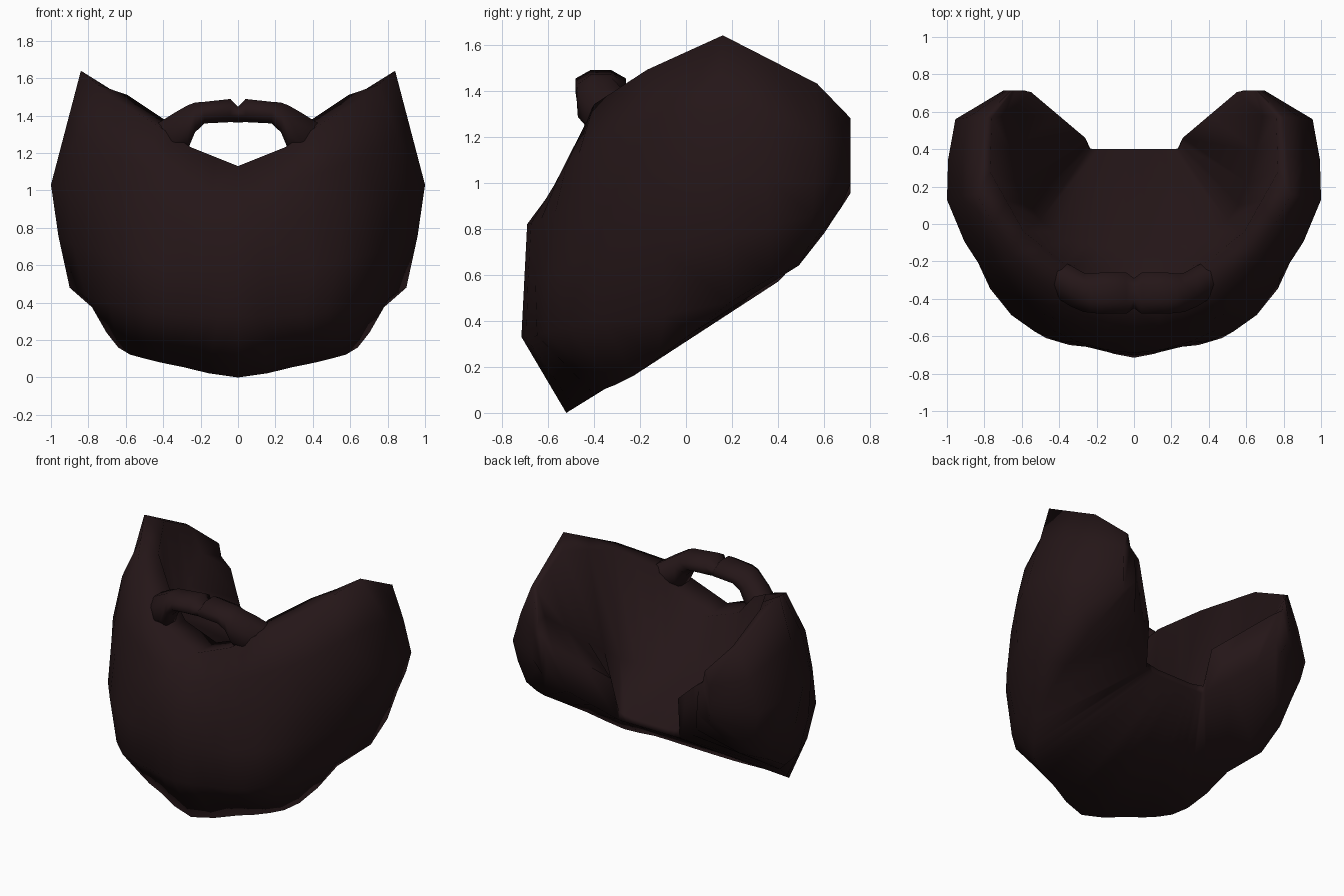
import bpy, bmesh, math
from mathutils import Vector

if "Cube" in bpy.data.objects:
    bpy.data.objects.remove(bpy.data.objects["Cube"])

mat = bpy.data.materials.new("dark_brown")
mat.diffuse_color = (0.018, 0.008, 0.009, 1)
mat.use_nodes = True
mat.node_tree.nodes["Principled BSDF"].inputs["Base Color"].default_value = mat.diffuse_color


def under(x, y):
    """Sloping flat underside of the beard."""
    return (x, y, 0.634 * (y + 0.52))


# Rails run from the centre line round to the ear; together they form a closed section
outer_rim = [(0, -.46, 1.13), (.25, -.45, 1.23), (.42, -.40, 1.34), (.66, -.17, 1.49), (.84, .16, 1.64), (.80, .57, 1.43)]
cheek = [(0, -.69, .82), (.30, -.63, .84), (.56, -.49, .90), (.78, -.29, .95), (1.0, .13, 1.03), (.955, .56, 1.0)]
chin = [(0, -.715, .33), (.22, -.66, .33), (.47, -.61, .35), (.69, -.36, .40), (.90, .19, .48), (.87, .53, .72)]
low_edge = [under(0, -.52), under(.3, -.43), under(.5, -.36), (.64, -.23, .16), under(.75, .03), under(.76, .49)]
under_back = [(0, .40, .57), (.07, .40, .57), (.14, .40, .57), (.22, .40, .57), (.25, .41, .58), (.50, .60, .78)]
floor_back = [(0, .40, .61), (.07, .40, .61), (.14, .40, .61), (.24, .40, .63), (.26, .46, .88), (.55, .705, 1.13)]
hollow = [(0, -.14, .76), (.16, -.13, .75), (.33, -.08, .75), (.50, .02, .79), (.61, .22, .96), (.69, .58, 1.25)]
inner_rim = [(0, -.24, 1.12), (.24, -.24, 1.21), (.38, -.21, 1.37), (.59, -.04, 1.51), (.77, .28, 1.57), (.76, .57, 1.42)]


def between(a, b, bulge):
    """Rail halfway between two others, pushed outwards from the centre."""
    out = []
    for p, q, k in zip(a, b, bulge):
        m = (Vector(p) + Vector(q)) / 2
        d = Vector((m.x, m.y - .1, 0)).normalized()
        out.append(m + d * k)
    return out


def refine(rail, smooth=True):
    """Insert a midpoint between neighbouring rail points."""
    p = [Vector(v) for v in rail]
    mirror = Vector((-p[1].x, p[1].y, p[1].z))
    q = [mirror] + p + [p[-1] * 2 - p[-2]]
    out = [p[0]]
    for i in range(1, len(p)):
        if smooth:
            mid = (9 * (q[i] + q[i + 1]) - q[i - 1] - q[i + 2]) / 16
        else:
            mid = (q[i] + q[i + 1]) / 2
        out += [mid, p[i]]
    return out


def loft(name, sections):
    """Skin closed sections, cap the far end, mirror across x = 0."""
    bm = bmesh.new()
    rings = [[bm.verts.new(p) for p in s] for s in sections]
    n = len(rings[0])
    for a, b in zip(rings, rings[1:]):
        for i in range(n):
            j = (i + 1) % n
            bm.faces.new((a[i], a[j], b[j], b[i]))
    bm.faces.new(rings[-1])
    bmesh.ops.recalc_face_normals(bm, faces=bm.faces)
    # mirrored half, welded on the centre line
    geom = bm.verts[:] + bm.edges[:] + bm.faces[:]
    bmesh.ops.mirror(bm, geom=geom, axis='X', merge_dist=0.001)
    bmesh.ops.remove_doubles(bm, verts=bm.verts, dist=0.001)
    bmesh.ops.recalc_face_normals(bm, faces=bm.faces)
    me = bpy.data.meshes.new(name)
    bm.to_mesh(me)
    bm.free()
    ob = bpy.data.objects.new(name, me)
    bpy.context.collection.objects.link(ob)
    me.materials.append(mat)
    bpy.ops.object.select_all(action='DESELECT')
    ob.select_set(True)
    bpy.context.view_layer.objects.active = ob
    bpy.ops.object.shade_smooth_by_angle(angle=math.radians(95))
    return ob


# Beard shell, with a rounded end behind the jaw
rails = [refine(outer_rim, False),
         refine(between(outer_rim, cheek, [0, .01, .03, .04, 0, .01])),
         refine(cheek),
         refine(between(cheek, chin, [0, .01, .03, .04, .01, .01])),
         refine(chin), refine(low_edge), refine(under_back, False),
         refine(floor_back, False), refine(hollow), refine(inner_rim, False)]
sections = [list(s) for s in zip(*rails)]
cap = []
for p in sections[-1]:
    z = p.z + (1.13 - p.z) * .5
    cap.append(Vector((p.x + (.61 - p.x) * .75, .715 if z > .95 else .67, z)))
sections.append(cap)
loft("beard", sections)

# Moustache: x, y, z, half depth, half height
stations = [(0, -.37, 1.405, .08, .042), (.04, -.37, 1.427, .11, .062),
            (.18, -.37, 1.416, .11, .058), (.23, -.37, 1.39, .105, .080), (.27, -.365, 1.335, .105, .12),
            (.34, -.33, 1.305, .11, .11), (.42, -.29, 1.275, .10, .09), (.50, -.22, 1.24, .06, .08)]
rings = []
for x, y, z, d, h in stations:
    ring = []
    for k in range(8):
        a = math.tau * (k + .5) / 8
        ring.append(Vector((x, y + d * 1.08 * math.cos(a), z + h * 1.08 * math.sin(a))))
    rings.append(ring)
loft("moustache", rings)
